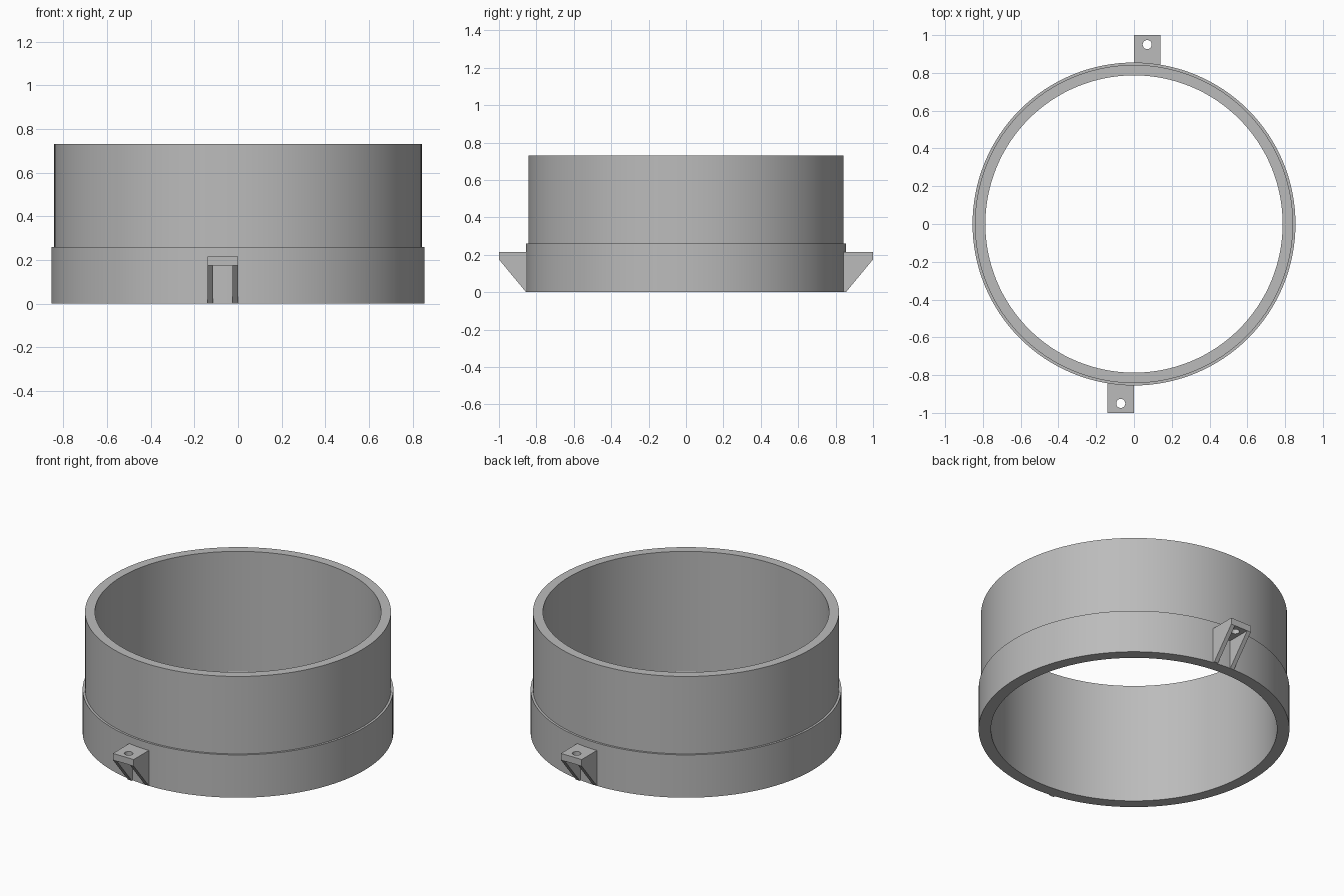
import bpy
import bmesh
import math

cube = bpy.data.objects.get("Cube")
if cube:
    bpy.data.objects.remove(cube, do_unlink=True)

grey = bpy.data.materials.new("plain grey")
grey.use_nodes = True
color = (0.5, 0.5, 0.5, 1)
grey.diffuse_color = color
grey.node_tree.nodes["Principled BSDF"].inputs["Base Color"].default_value = color


def make_object(name, bm):
    bmesh.ops.recalc_face_normals(bm, faces=bm.faces)
    mesh = bpy.data.meshes.new(name)
    bm.to_mesh(mesh)
    bm.free()
    mesh.materials.append(grey)
    obj = bpy.data.objects.new(name, mesh)
    bpy.context.collection.objects.link(obj)
    return obj


def select_only(obj):
    bpy.ops.object.select_all(action="DESELECT")
    obj.select_set(True)
    bpy.context.view_layer.objects.active = obj


def lathe(name, profile, steps):
    """Spin a closed (radius, z) profile around the z axis."""
    bm = bmesh.new()
    verts = [bm.verts.new((r, 0, z)) for r, z in profile]
    edges = [bm.edges.new((v, verts[i - 1])) for i, v in enumerate(verts)]
    bmesh.ops.spin(bm, geom=verts + edges, cent=(0, 0, 0), axis=(0, 0, 1),
                   angle=math.tau, steps=steps, use_merge=True)
    bmesh.ops.remove_doubles(bm, verts=bm.verts, dist=0.0001)
    return make_object(name, bm)


def extrude_side(bm, profile, x0, x1):
    """Extrude a (y, z) profile from x0 to x1."""
    face = bm.faces.new([bm.verts.new((x0, y, z)) for y, z in profile])
    geom = bmesh.ops.extrude_face_region(bm, geom=[face])["geom"]
    moved = [v for v in geom if isinstance(v, bmesh.types.BMVert)]
    bmesh.ops.translate(bm, verts=moved, vec=(x1 - x0, 0, 0))


# Stepped ring: wide collar below, slimmer wall above
INNER, WALL, COLLAR = 0.787, 0.842, 0.855
STEP, TOP = 0.26, 0.73
ring = lathe("stepped_ring", [(INNER, 0), (COLLAR, 0), (COLLAR, STEP),
                              (WALL, STEP), (WALL, TOP), (INNER, TOP)], 128)
select_only(ring)
bpy.ops.object.shade_smooth_by_angle(angle=math.radians(30))

# Mounting tabs: drilled plate on two triangular gussets
WIDTH, RIB = 0.14, 0.026
SHELF, LID, ROOT = 0.175, 0.215, -0.825


def mounting_tab(side, turn):
    bm = bmesh.new()
    extrude_side(bm, [(-1, SHELF), (ROOT, SHELF), (ROOT, LID), (-1, LID)], -WIDTH, 0)
    plate = make_object(side + "_tab_plate", bm)

    bm = bmesh.new()
    bmesh.ops.create_cone(bm, cap_ends=True, segments=32, radius1=0.024,
                          radius2=0.024, depth=0.2)
    bmesh.ops.translate(bm, verts=bm.verts, vec=(-WIDTH / 2, -0.95, LID))
    cutter = make_object("hole_cutter", bm)
    cutter.hide_render = True
    hole = plate.modifiers.new("screw hole", "BOOLEAN")
    hole.operation = "DIFFERENCE"
    hole.solver = "EXACT"
    hole.object = cutter
    select_only(plate)
    bpy.ops.object.modifier_apply(modifier=hole.name)
    bpy.data.objects.remove(cutter, do_unlink=True)

    bm = bmesh.new()
    for x in (-WIDTH, -RIB):
        extrude_side(bm, [(-1, SHELF), (-COLLAR, 0), (ROOT, 0), (ROOT, SHELF)],
                     x, x + RIB)
    gussets = make_object(side + "_tab_gussets", bm)
    for part in (plate, gussets):
        part.rotation_euler.z = turn


mounting_tab("front", 0)
mounting_tab("back", math.pi)
